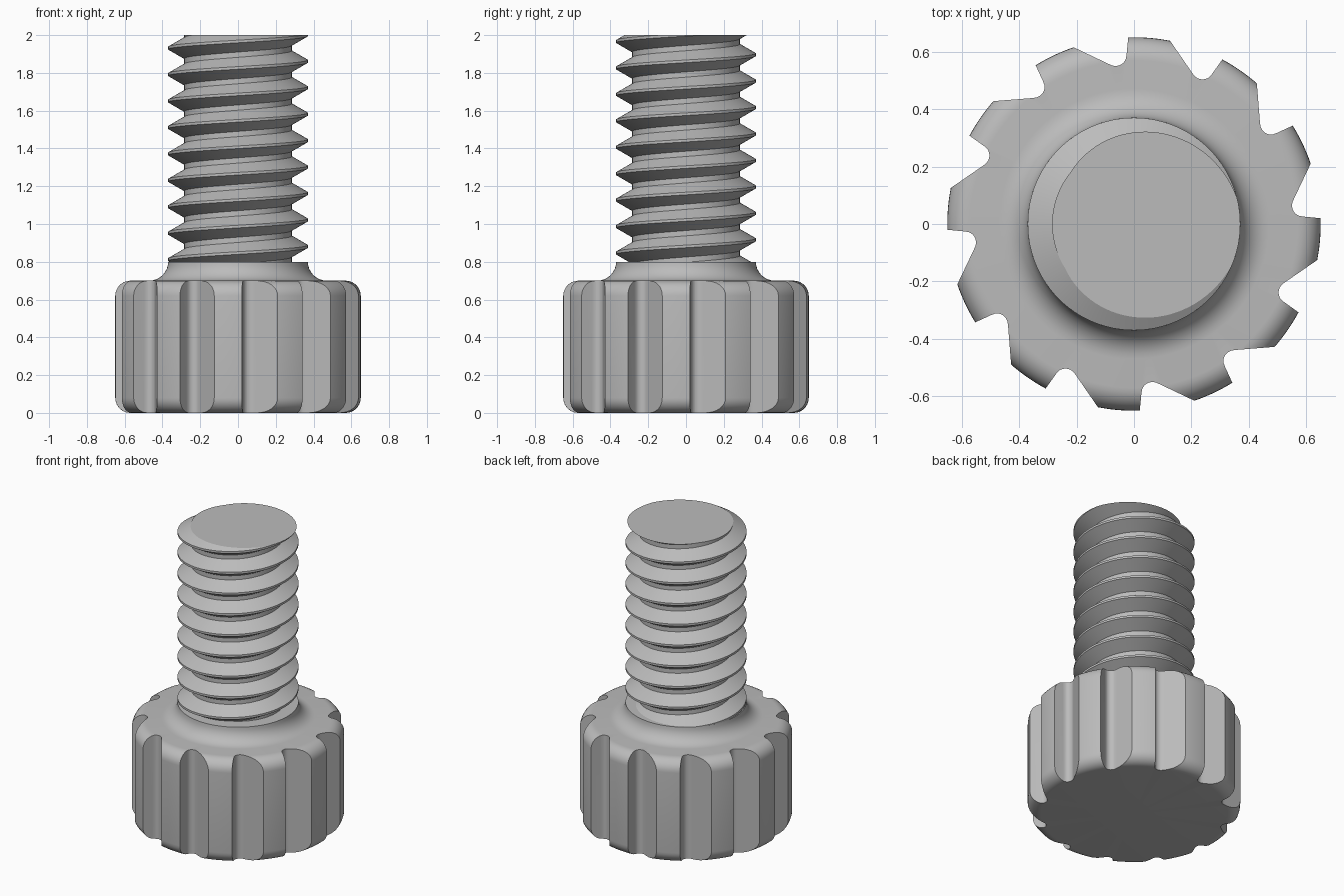
import bpy, bmesh, math
from math import cos, sin, pi, radians

if "Cube" in bpy.data.objects:
    bpy.data.objects.remove(bpy.data.objects["Cube"], do_unlink=True)

# Single plain grey for the whole screw
grey = bpy.data.materials.new("plain_grey")
grey.use_nodes = True
grey.diffuse_color = (0.5, 0.5, 0.5, 1)
grey.node_tree.nodes["Principled BSDF"].inputs["Base Color"].default_value = (0.5, 0.5, 0.5, 1)


def make_object(name, bm):
    bmesh.ops.recalc_face_normals(bm, faces=bm.faces)
    mesh = bpy.data.meshes.new(name)
    bm.to_mesh(mesh)
    bm.free()
    mesh.materials.append(grey)
    obj = bpy.data.objects.new(name, mesh)
    bpy.context.collection.objects.link(obj)
    return obj


def select_only(obj):
    bpy.ops.object.select_all(action="DESELECT")
    obj.select_set(True)
    bpy.context.view_layer.objects.active = obj


def arc(cx, cz, r, start, end, steps=8):
    angles = [radians(start + (end - start) * i / steps) for i in range(steps + 1)]
    return [(cx + r * cos(a), cz + r * sin(a)) for a in angles]


# Knob: lathed body with rounded rims and a concave collar
RADIUS, HEIGHT, RIM, TEETH = 0.65, 0.7, 0.08, 12
inner = RADIUS - RIM
profile = [(0, 0)] + arc(inner, RIM, RIM, -90, 0) + arc(inner, HEIGHT - RIM, RIM, 0, 90)
profile += arc(0.47, 0.8, 0.1, 270, 180) + [(0, 0.8)]
bm = bmesh.new()
verts = [bm.verts.new((r, 0, z)) for r, z in profile]
edges = [bm.edges.new(pair) for pair in zip(verts, verts[1:])]
bmesh.ops.spin(bm, geom=verts + edges, axis=(0, 0, 1), cent=(0, 0, 0),
               angle=2 * pi, steps=144, use_merge=False)
bmesh.ops.remove_doubles(bm, verts=bm.verts, dist=1e-4)
knob = make_object("knob", bm)

# Grip grooves: slanted notches cut round the knob
notch = [(0.75, 0.005), (0.65, 0.02), (0.588, 0.026)]
notch += arc(0.588, 0.064, 0.038, 250, 160, 8) + [(0.556, 0.086), (0.565, 0.105), (0.615, 0.21), (0.675, 0.335)]
bm = bmesh.new()
for k in range(TEETH):
    a = 2 * pi * k / TEETH
    ring = [bm.verts.new((x * cos(a) - y * sin(a), x * sin(a) + y * cos(a), -0.1)) for x, y in notch]
    face = bm.faces.new(ring)
    top = bmesh.ops.extrude_face_region(bm, geom=[face])["geom"]
    bmesh.ops.translate(bm, vec=(0, 0, 1), verts=[g for g in top if isinstance(g, bmesh.types.BMVert)])
cutter = make_object("groove_cutter", bm)
cutter.hide_render = True
cut = knob.modifiers.new("grooves", "BOOLEAN")
cut.operation, cut.solver, cut.object = "DIFFERENCE", "EXACT", cutter
select_only(knob)
bpy.ops.object.modifier_apply(modifier=cut.name)
bpy.data.objects.remove(cutter, do_unlink=True)

# Threaded shank: a helical strip trimmed flat at both ends
PITCH, CREST, ROOT, SEG = 0.14, 0.37, 0.285, 96
section = [(CREST, -0.04), (CREST, 0.06), (ROOT, 0.41), (ROOT, 0.61), (CREST, 0.96)]
bm = bmesh.new()
previous = None
for i in range(SEG * 12 + 1):
    turn = i / SEG
    a = 2 * pi * turn
    base = 2 + PITCH * (turn - 11)
    row = [bm.verts.new((r * cos(a), r * sin(a), base + PITCH * h)) for r, h in section]
    if previous:
        for j in range(len(section) - 1):
            bm.faces.new((previous[j], row[j], row[j + 1], previous[j + 1]))
    previous = row
bmesh.ops.remove_doubles(bm, verts=bm.verts, dist=1e-5)
for z, normal in ((2, 1), (0.79, -1)):
    result = bmesh.ops.bisect_plane(bm, geom=bm.verts[:] + bm.edges[:] + bm.faces[:], dist=1e-6,
                                    plane_co=(0, 0, z), plane_no=(0, 0, normal), clear_outer=True)
    rim = [g for g in result["geom_cut"] if isinstance(g, bmesh.types.BMEdge)]
    bmesh.ops.edgeloop_fill(bm, edges=rim)
shank = make_object("threaded_shank", bm)

for obj, angle in ((knob, 25), (shank, 25)):
    select_only(obj)
    bpy.ops.object.shade_smooth_by_angle(angle=radians(angle))
